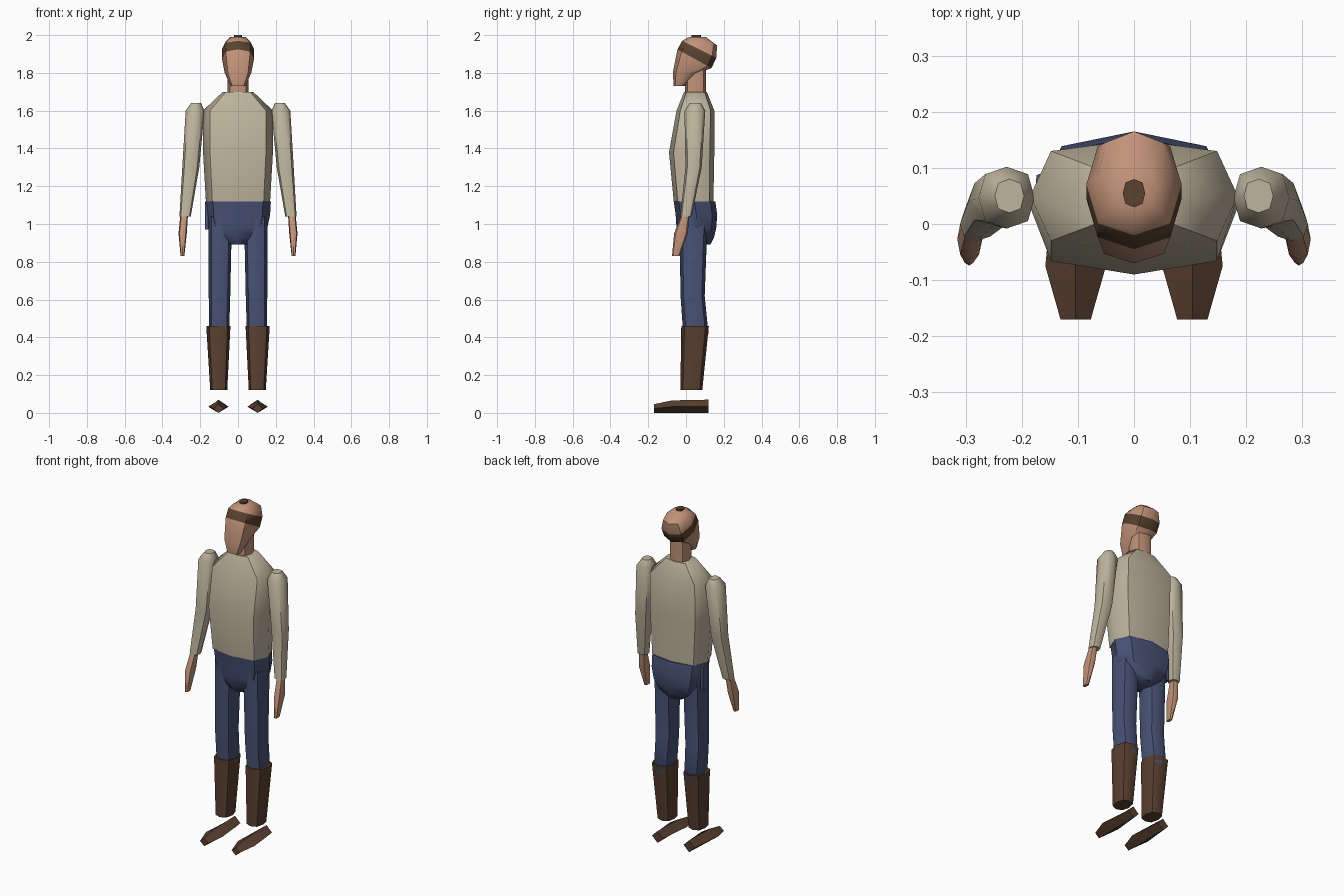
import bpy, bmesh, math

cube = bpy.data.objects.get("Cube")
if cube:
    bpy.data.objects.remove(cube, do_unlink=True)


def material(name, red, green, blue):
    colour = (red, green, blue, 1)
    mat = bpy.data.materials.new(name)
    mat.use_nodes = True
    mat.diffuse_color = colour
    mat.node_tree.nodes["Principled BSDF"].inputs["Base Color"].default_value = colour
    return mat


SHIRT = material("cream shirt", .52, .46, .34)
SKIN = material("skin", .54, .29, .19)
DENIM = material("blue denim", .065, .085, .18)
LEATHER = material("brown leather", .1, .05, .03)
HAIR = material("brown hair", .1, .055, .03)


def ring(z, y, width, depth, x=0, tilt=0, corner=.76):
    """Eight points around a centre; corner sets how square the outline is."""
    points = []
    for i in range(8):
        angle = i * math.pi / 4
        reach = corner * math.sqrt(2) if i % 2 else 1
        across = width * reach * math.cos(angle)
        along = depth * reach * math.sin(angle)
        points.append((x + across, y + along, z + tilt * along))
    return points


def loft(name, rings, mat, side=1, band=None, band_mat=None, sharp=50):
    """Join rings with quads, cap both ends and colour one band if asked."""
    bm = bmesh.new()
    loops = [[bm.verts.new((side * x, y, z)) for x, y, z in points] for points in rings]
    for level, (low, high) in enumerate(zip(loops, loops[1:])):
        for i in range(len(low)):
            face = bm.faces.new((low[i - 1], low[i], high[i], high[i - 1]))
            face.material_index = int(level == band)
    bm.faces.new(loops[0])
    bm.faces.new(loops[-1])
    bmesh.ops.recalc_face_normals(bm, faces=bm.faces)

    mesh = bpy.data.meshes.new(name)
    bm.to_mesh(mesh)
    bm.free()
    mesh.materials.append(mat)
    if band_mat:
        mesh.materials.append(band_mat)
    part = bpy.data.objects.new(name, mesh)
    bpy.context.collection.objects.link(part)
    bpy.ops.object.select_all(action="DESELECT")
    part.select_set(True)
    bpy.context.view_layer.objects.active = part
    bpy.ops.object.shade_smooth_by_angle(angle=math.radians(sharp))


# Shirt body, fullest at the chest and sloping in over the shoulders
loft("shirt_body", [
    ring(z=1.12, y=.04, width=.17, depth=.105, corner=.8),
    ring(z=1.38, y=.03, width=.185, depth=.12, corner=.8),
    ring(z=1.6, y=.05, width=.185, depth=.1, corner=.8),
    ring(z=1.7, y=.05, width=.08, depth=.06, corner=.8),
], SHIRT)

# Hips, rounded underneath along a quarter arc
hips = [ring(z=1.12, y=.045, width=.174, depth=.11)]
for step in range(4):
    bend = math.radians(step * 23)
    curve = math.cos(bend)
    hips.append(ring(z=1.05 - .17 * math.sin(bend), y=.055,
                     width=.17 * curve, depth=.055 * (1 + curve)))
loft("hips", hips, DENIM)
loft("hip_pouch", [
    ring(z=z, x=-.165, y=.06, width=.01, depth=.03, corner=.9) for z in (.97, 1.11)
], DENIM)

# Neck
loft("neck", [ring(z=z, y=.05, width=.055, depth=.055) for z in (1.66, 1.83)], SKIN)

# Head, with a tilted band of hair
loft("head", [
    ring(z=1.73, y=-.035, width=.04, depth=.03),
    ring(z=1.8, y=0, width=.07, depth=.07),
    ring(z=1.875, y=.045, width=.085, depth=.09, tilt=-.55),
    ring(z=1.925, y=.07, width=.085, depth=.09, tilt=-.5),
    ring(z=1.965, y=.085, width=.065, depth=.08, tilt=-.25),
    ring(z=1.99, y=.065, width=.04, depth=.04),
], SKIN, band=2, band_mat=HAIR)
loft("hair_tuft", [
    ring(z=z, y=.055, width=.02, depth=.025) for z in (1.985, 2)
], HAIR)

for label, side in (("left", 1), ("right", -1)):
    # Arms, swinging outwards and forwards towards the hands
    loft(label + "_sleeve", [
        ring(z=1.64, x=.222, y=.05, width=.026, depth=.03),
        ring(z=1.6, x=.227, y=.047, width=.05, depth=.055),
        ring(z=1.3, x=.25, y=.04, width=.045, depth=.043),
        ring(z=1.04, x=.28, y=0, width=.03, depth=.03),
    ], SHIRT, side)
    loft(label + "_hand", [
        ring(z=1.06, x=.284, y=0, width=.02, depth=.02),
        ring(z=.95, x=.293, y=-.027, width=.022, depth=.036),
        ring(z=.83, x=.294, y=-.054, width=.01, depth=.02),
    ], SKIN, side)

    # Trouser legs, with the calf just showing through the back of the boot
    loft(label + "_trouser_leg", [
        ring(z=1.04, x=.094, y=.04, width=.062, depth=.075),
        ring(z=.62, x=.098, y=.035, width=.057, depth=.064),
        ring(z=.42, x=.1, y=.052, width=.053, depth=.067),
        ring(z=.39, x=.1, y=.044, width=.05, depth=.056),
    ], DENIM, side)

    # Boot shafts, narrowing to the ankle
    loft(label + "_boot_shaft", [
        ring(z=.12, x=.102, y=.028, width=.045, depth=.058),
        ring(z=.46, x=.104, y=.048, width=.064, depth=.073),
    ], LEATHER, side)

    # Feet, with a diamond section from heel to toe
    loft(label + "_foot", [
        [(.104 + half, y, top / 2), (.104, y, top), (.104 - half, y, top / 2), (.104, y, 0)]
        for y, half, top in ((.12, .036, .07), (-.075, .054, .066), (-.17, .027, .046))
    ], LEATHER, side, sharp=30)
